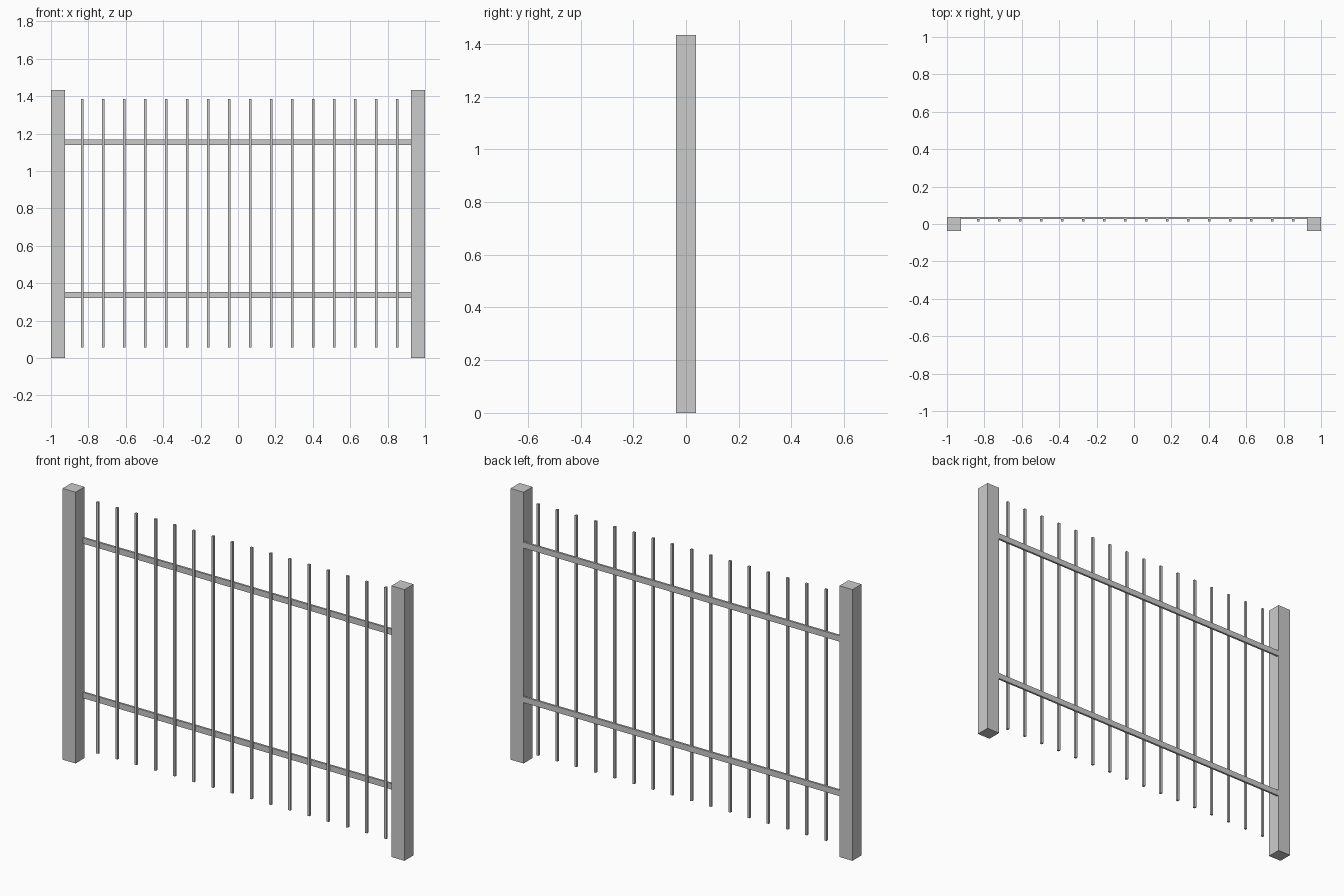
import bpy

if "Cube" in bpy.data.objects:
    bpy.data.objects.remove(bpy.data.objects["Cube"])


def box(name, x, y, z):
    """Box from (min, max) pairs on each axis."""
    bpy.ops.mesh.primitive_cube_add(
        size=1, location=[(a + b) / 2 for a, b in (x, y, z)])
    ob = bpy.context.object
    ob.name = name
    ob.scale = [b - a for a, b in (x, y, z)]
    bpy.ops.object.transform_apply(location=False, rotation=False, scale=True)
    return ob


# End posts
box("left_post", (-1.0, -0.924), (-0.0375, 0.0375), (0, 1.434))
box("right_post", (0.924, 1.0), (-0.0375, 0.0375), (0, 1.434))

# Horizontal rails, flush with the back of the posts
for name, z in (("lower_rail", 0.321), ("upper_rail", 1.138)):
    box(name, (-0.925, 0.925), (0.0255, 0.0365), (z, z + 0.031))

# Square pickets fixed to the front of the rails
for i in range(16):
    x = -0.833 + i * 0.1123
    box(f"picket_{i + 1}", (x - 0.006, x + 0.006), (0.014, 0.026), (0.057, 1.386))
